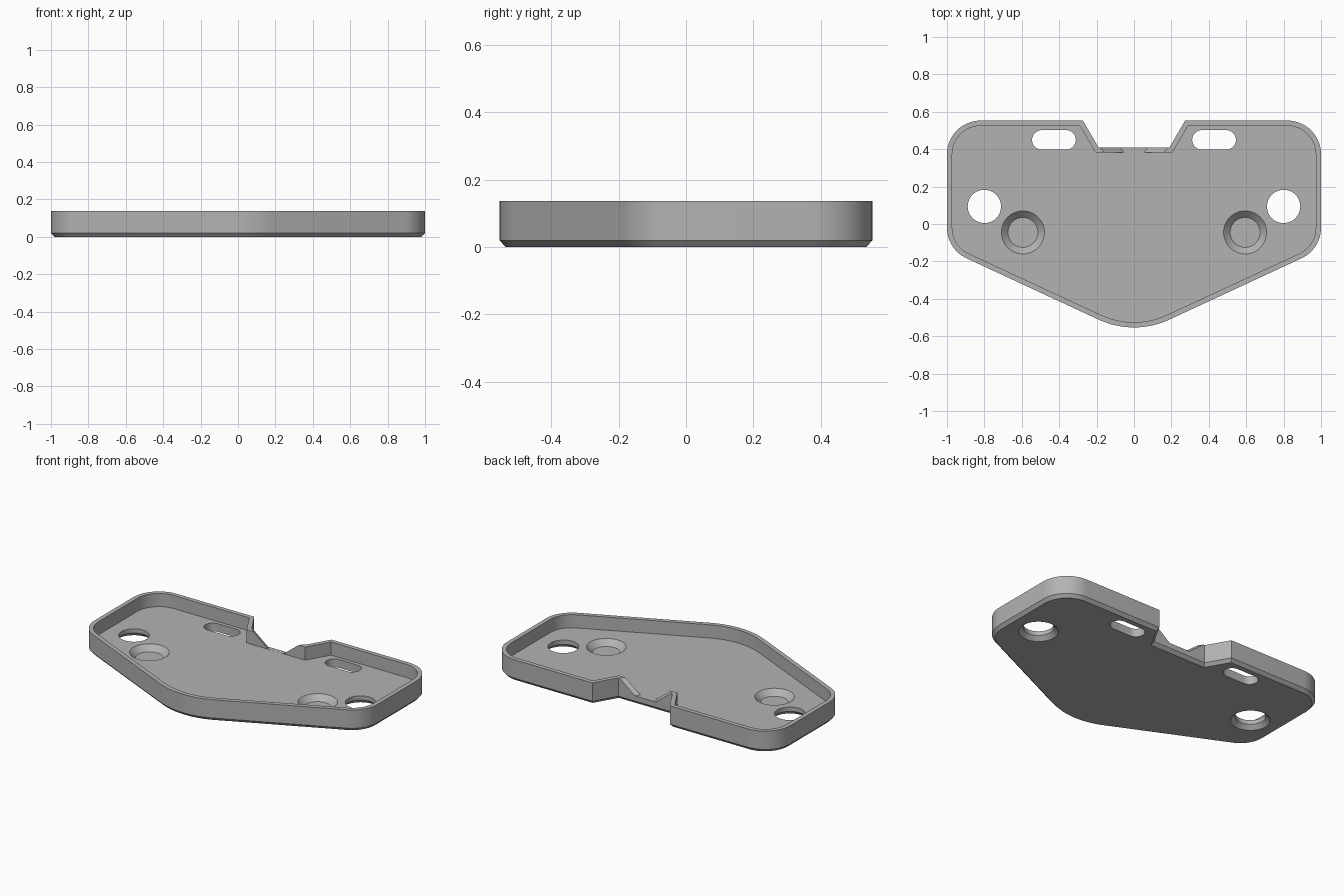
import bpy
import bmesh
from math import radians, sin, cos, pi
from mathutils import Vector

if "Cube" in bpy.data.objects:
    bpy.data.objects.remove(bpy.data.objects["Cube"], do_unlink=True)

HEIGHT, FLOOR, WALL, CHAMFER = 0.137, 0.053, 0.028, 0.018

grey = bpy.data.materials.new("plain grey")
grey.use_nodes = True
colour = (0.45, 0.45, 0.45, 1)
grey.diffuse_color = colour
grey.node_tree.nodes["Principled BSDF"].inputs["Base Color"].default_value = colour


def arc(cx, cy, r, start, end, steps):
    """Points along an arc, angles in degrees."""
    angles = [radians(start + (end - start) * i / steps) for i in range(steps + 1)]
    return [Vector((cx + r * cos(a), cy + r * sin(a))) for a in angles]


def inset(points, d):
    """Move a counter-clockwise outline inwards by d with mitred corners."""
    result = []
    for i, p in enumerate(points):
        a = (p - points[i - 1]).normalized()
        b = (points[(i + 1) % len(points)] - p).normalized()
        na, nb = Vector((-a.y, a.x)), Vector((-b.y, b.x))
        result.append(p + (na + nb) * d / (1 + na.dot(nb)))
    return result


def loft(name, rings):
    """Closed solid through a list of (outline, z) rings."""
    bm = bmesh.new()
    loops = [[bm.verts.new((p.x, p.y, z)) for p in pts] for pts, z in rings]
    for low, high in zip(loops, loops[1:]):
        for i in range(len(low)):
            j = (i + 1) % len(low)
            bm.faces.new((low[i], low[j], high[j], high[i]))
    bm.faces.new(loops[0][::-1])
    bm.faces.new(loops[-1])
    bmesh.ops.recalc_face_normals(bm, faces=bm.faces)
    mesh = bpy.data.meshes.new(name)
    bm.to_mesh(mesh)
    bm.free()
    mesh.materials.append(grey)
    obj = bpy.data.objects.new(name, mesh)
    bpy.context.collection.objects.link(obj)
    return obj


# Outline: right half from the front tip to the notch, then mirrored
half = arc(0, -0.103, 0.45, -90, -65, 8)
half += arc(0.82, -0.02, 0.18, -65, 0, 12)
half += arc(0.82, 0.373, 0.18, 0, 90, 16)
half += [Vector((0.273, 0.553)), Vector((0.19, 0.41))]
outline = half + [Vector((-p.x, p.y)) for p in reversed(half[1:])]

# Tray: chamfered base, outer wall, rim, inner wall and floor
tray = loft("tray", [
    (inset(outline, CHAMFER), 0),
    (outline, 0.02),
    (outline, HEIGHT),
    (inset(outline, WALL), HEIGHT),
    (inset(outline, WALL), FLOOR),
])


def circle(x, y, r):
    return arc(x, y, r, 0, 360, 48)[:-1]


cutters = []
for side in (-1, 1):
    # Through hole, countersunk from below
    x, y = side * 0.8, 0.094
    cutters.append(loft("hole_cutter", [
        (circle(x, y, 0.125), -0.01), (circle(x, y, 0.089), 0.026),
        (circle(x, y, 0.089), 0.1)]))
    # Blind conical recess in the floor
    x, y = side * 0.594, -0.045
    cutters.append(loft("recess_cutter", [
        (circle(x, y, 0.08), FLOOR - 0.035), (circle(x, y, 0.125), FLOOR + 0.01)]))
    # Rounded slot
    x, y, r = side * 0.428, 0.45, 0.052
    slot = arc(x + 0.065, y, r, -90, 90, 16) + arc(x - 0.065, y, r, 90, 270, 16)
    cutters.append(loft("slot_cutter", [(slot, -0.05), (slot, 0.1)]))


# Sloped opening through the wall at the notch, wider towards the back
def opening(x):
    return [Vector((-x + 0.01, 0.37)), Vector((x - 0.01, 0.37)),
            Vector((x + 0.034, 0.43)), Vector((-x - 0.034, 0.43))]


cutters.append(loft("opening_cutter", [
    (opening(0.055), FLOOR + 0.0004), (opening(0.187), HEIGHT + 0.02)]))

bpy.ops.object.select_all(action="DESELECT")
tray.select_set(True)
bpy.context.view_layer.objects.active = tray
for cutter in cutters:
    cutter.hide_render = True
    cut = tray.modifiers.new("cut", "BOOLEAN")
    cut.operation, cut.solver, cut.object = "DIFFERENCE", "EXACT", cutter
    bpy.ops.object.modifier_apply(modifier=cut.name)
    bpy.data.objects.remove(cutter, do_unlink=True)

bpy.ops.object.shade_smooth_by_angle(angle=radians(25))
